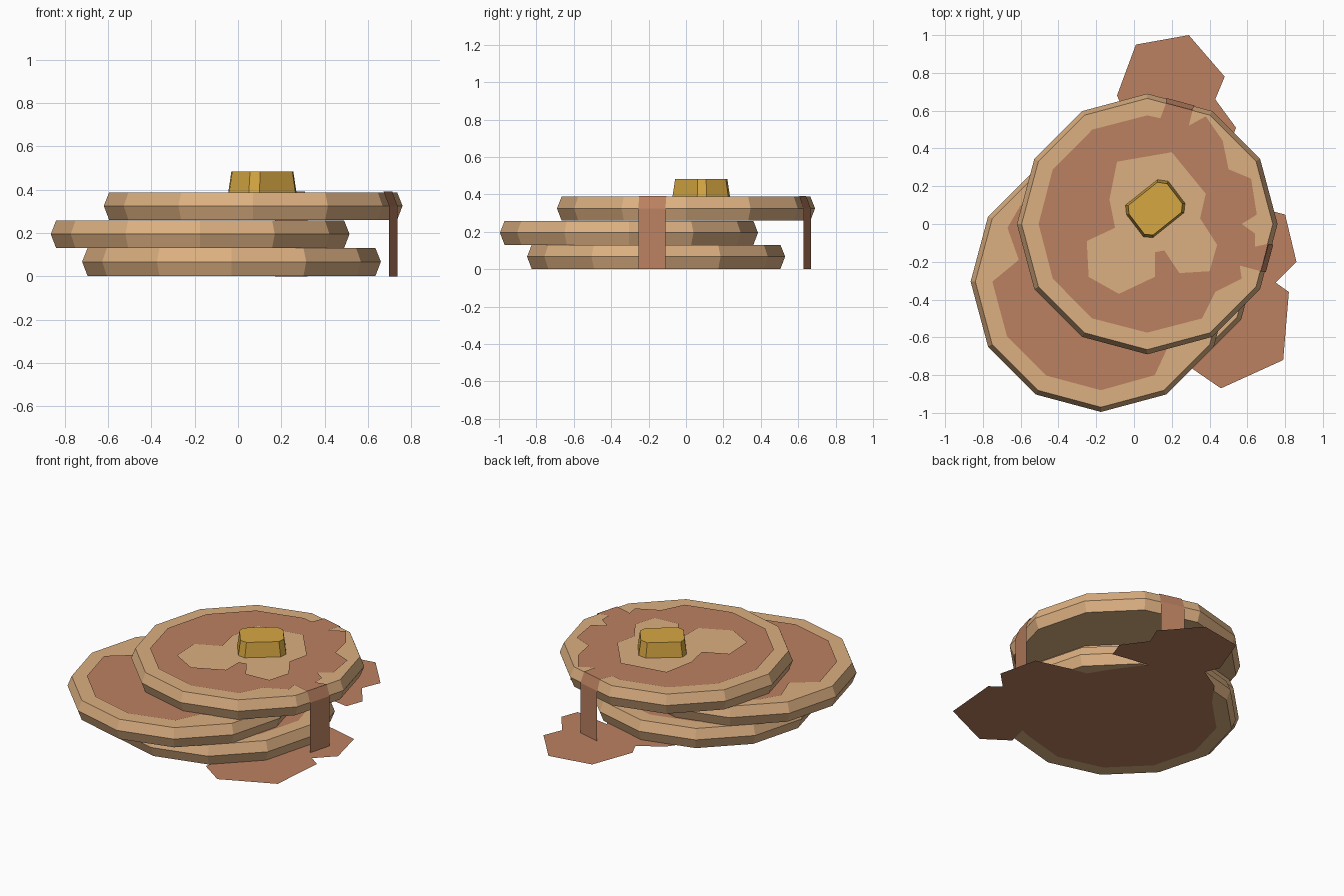
import bpy, bmesh
from math import cos, sin, pi

if "Cube" in bpy.data.objects:
    bpy.data.objects.remove(bpy.data.objects["Cube"])


def material(name, color):
    m = bpy.data.materials.new(name)
    m.diffuse_color = (*color, 1)
    m.use_nodes = True
    m.node_tree.nodes["Principled BSDF"].inputs["Base Color"].default_value = m.diffuse_color
    return m


CAKE = material("batter_tan", (0.71, 0.43, 0.22))
SYRUP = material("syrup_brown", (0.50, 0.22, 0.12))
BUTTER = material("butter_yellow", (0.68, 0.39, 0.055))


def finish(name, bm, mat):
    me = bpy.data.meshes.new(name)
    bm.to_mesh(me)
    bm.free()
    me.materials.append(mat)
    ob = bpy.data.objects.new(name, me)
    bpy.context.collection.objects.link(ob)


def ring(cx, cy, r, n=12):
    return [(cx + r * cos(2 * pi * i / n), cy + r * sin(2 * pi * i / n)) for i in range(n)]


def loft(name, layers, mat):
    """Closed solid through (outline, height) layers."""
    bm = bmesh.new()
    loops = [[bm.verts.new((x, y, z)) for x, y in pts] for pts, z in layers]
    n = len(loops[0])
    for a, b in zip(loops, loops[1:]):
        for i in range(n):
            j = (i + 1) % n
            bm.faces.new((a[i], a[j], b[j], b[i]))
    bm.faces.new(loops[0][::-1])
    bm.faces.new(loops[-1])
    bmesh.ops.recalc_face_normals(bm, faces=bm.faces[:])
    finish(name, bm, mat)


def sheet(name, z, *outlines):
    """Flat syrup sheet; a second outline is a hole."""
    bm = bmesh.new()
    for pts in outlines:
        vs = [bm.verts.new((x, y, z)) for x, y in pts]
        for i, v in enumerate(vs):
            bm.edges.new((v, vs[(i + 1) % len(vs)]))
    bmesh.ops.triangle_fill(bm, edges=bm.edges[:], use_beauty=True, normal=(0, 0, 1))
    for f in bm.faces:
        f.normal_update()
        if f.normal.z < 0:
            f.normal_flip()
    finish(name, bm, SYRUP)


def drip(name, left, right):
    """Ribbon running over the rim and straight down."""
    bm = bmesh.new()
    rows = [(bm.verts.new(a), bm.verts.new(b)) for a, b in zip(left, right)]
    for (a, b), (c, d) in zip(rows, rows[1:]):
        bm.faces.new((a, c, d, b))
    finish(name, bm, SYRUP)


# pancakes
cakes = [("bottom", -0.03, -0.16, 0.002), ("middle", -0.175, -0.305, 0.13), ("top", 0.07, 0.0, 0.26)]
for label, cx, cy, z in cakes:
    loft(label + "_pancake",
         [(ring(cx, cy, 0.665), z), (ring(cx, cy, 0.69), z + 0.065), (ring(cx, cy, 0.665), z + 0.128)], CAKE)

# syrup on the top pancake, open around the butter
outer = [(0.57, 0), (0.65, 0.05), (0.62, 0.24), (0.5, 0.29), (0.47, 0.44), (0.38, 0.57), (0.29, 0.52),
         (0.31, 0.603), (0.17, 0.64), (0.14, 0.56), (0.07, 0.575), (-0.22, 0.5), (-0.43, 0.29),
         (-0.505, 0), (-0.43, -0.29), (-0.22, -0.5), (0.07, -0.575), (0.36, -0.5), (0.43, -0.36),
         (0.57, -0.29), (0.56, -0.22), (0.672, -0.25), (0.71, -0.105), (0.64, -0.12), (0.64, -0.05)]
hole = [(-0.09, 0.33), (0.2, 0.38), (0.38, 0.16), (0.35, 0.03), (0.44, -0.11), (0.4, -0.25),
        (0.24, -0.26), (0.16, -0.14), (0.11, -0.15), (0.11, -0.28), (-0.08, -0.37), (-0.24, -0.28),
        (-0.25, -0.09), (-0.1, -0.02), (-0.13, 0.13)]
sheet("top_syrup", 0.392, outer, hole)

# syrup on the lower pancakes
mid = ring(-0.175, -0.305, 0.575)
mid[5:7] = [(-0.6, 0.1), (-0.67, -0.02), (-0.61, -0.19), (-0.75, -0.305)]
mid[-2:] = [(0.11, -0.80), (0.18, -0.65), (0.32, -0.59)]
sheet("middle_syrup", 0.262, mid)
sheet("bottom_syrup", 0.132, ring(-0.03, -0.16, 0.575))

# puddle under the stack
puddle = ring(-0.03, -0.16, 0.575)[4:11] + [
    (0.33, -0.63), (0.30, -0.76), (0.46, -0.87), (0.79, -0.72), (0.82, -0.36), (0.75, -0.31),
    (0.86, -0.2), (0.80, 0.05), (0.61, 0.10), (0.47, 0.13), (0.39, 0.26), (0.26, 0.44),
    (0.50, 0.40), (0.54, 0.51), (0.43, 0.66), (0.48, 0.78), (0.29, 1.0), (0.01, 0.95),
    (-0.09, 0.68), (-0.05, 0.59), (-0.20, 0.50)]
sheet("syrup_puddle", 0.0, puddle)

# drips over the rim
drip("right_drip",
     [(0.672, -0.25, 0.392), (0.698, -0.255, 0.325), (0.698, -0.255, 0)],
     [(0.712, -0.105, 0.392), (0.737, -0.11, 0.325), (0.737, -0.11, 0)])
drip("back_drip",
     [(0.31, 0.605, 0.392), (0.32, 0.627, 0.325), (0.32, 0.627, 0)],
     [(0.17, 0.642, 0.392), (0.172, 0.667, 0.325), (0.172, 0.667, 0)])

# butter pat
pat = [(-0.045, 0.1), (-0.04, 0.05), (0.05, -0.068), (0.1, -0.072),
       (0.265, 0.06), (0.27, 0.11), (0.182, 0.226), (0.125, 0.235)]
small = [(0.112 + (x - 0.112) * 0.91, 0.082 + (y - 0.082) * 0.91) for x, y in pat]
loft("butter_pat", [(pat, 0.388), (small, 0.483)], BUTTER)
